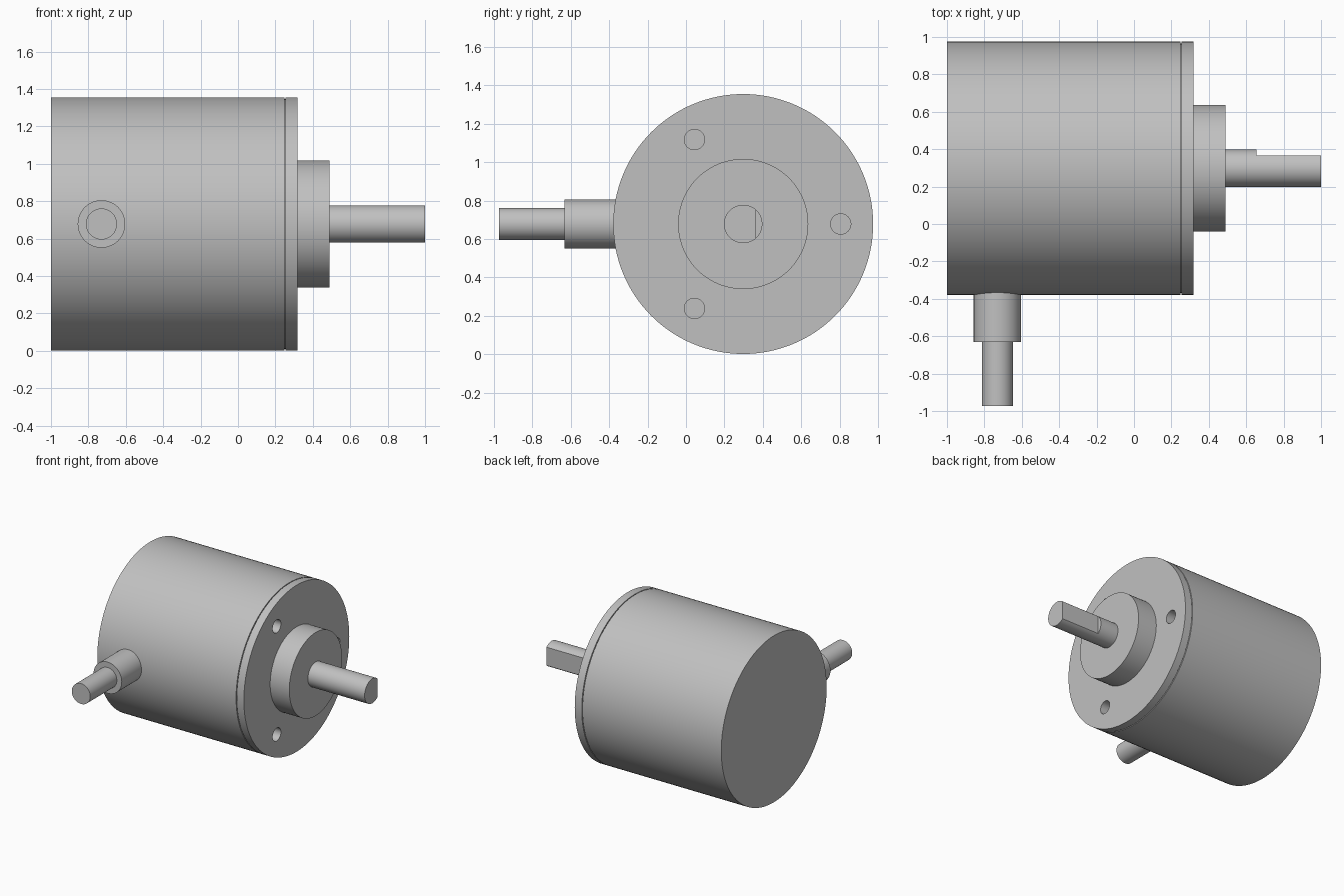
import bpy, bmesh
from math import cos, sin, tau, radians
from mathutils import Matrix, Vector

old = bpy.data.objects.get("Cube")
if old:
    bpy.data.objects.remove(old, do_unlink=True)

AXIS_Y, AXIS_Z = 0.298, 0.678   # main shaft axis, parallel to x
CABLE_X = -0.73

metal = bpy.data.materials.new("light grey metal")
metal.use_nodes = True
grey = (0.53, 0.53, 0.53, 1)
metal.diffuse_color = grey
metal.node_tree.nodes["Principled BSDF"].inputs["Base Color"].default_value = grey

ALONG_X = Matrix.Translation((0, AXIS_Y, AXIS_Z))
ALONG_FRONT = Matrix.Translation((CABLE_X, 0, AXIS_Z)) @ Matrix.Rotation(radians(-90), 4, 'Z')


def turned(name, profile, place, sides=96):
    """Solid of revolution about local x from (x, radius) points."""
    bm = bmesh.new()
    rings = [[bm.verts.new((x, r * cos(tau * i / sides), r * sin(tau * i / sides)))
              for i in range(sides)] for x, r in profile]
    for a, b in zip(rings, rings[1:]):
        for i in range(sides):
            j = (i + 1) % sides
            bm.faces.new((a[i], a[j], b[j], b[i]))
    bm.faces.new(rings[0])
    bm.faces.new(rings[-1])
    bmesh.ops.recalc_face_normals(bm, faces=bm.faces)
    bm.transform(place)
    return finish(name, bm)


def finish(name, bm):
    mesh = bpy.data.meshes.new(name)
    bm.to_mesh(mesh)
    bm.free()
    mesh.materials.append(metal)
    obj = bpy.data.objects.new(name, mesh)
    bpy.context.collection.objects.link(obj)
    return obj


def cut(obj, cutter):
    mod = obj.modifiers.new("cut", 'BOOLEAN')
    mod.operation, mod.solver, mod.object = 'DIFFERENCE', 'EXACT', cutter
    bpy.context.view_layer.objects.active = obj
    bpy.ops.object.modifier_apply(modifier=mod.name)
    bpy.data.objects.remove(cutter, do_unlink=True)


# Housing with a fine seam behind the flange, and the raised boss
R = 0.677
housing = turned("housing", [(-1, R), (0.248, R), (0.248, R - 0.01), (0.255, R - 0.01),
                             (0.255, R), (0.318, R), (0.318, 0.339), (0.49, 0.339)],
                 ALONG_X, 128)

# Three blind mounting holes in the flange face
for k in range(3):
    a = tau * k / 3
    spot = Matrix.Translation((0, 0.508 * cos(a), 0.508 * sin(a)))
    cut(housing, turned("hole_cutter", [(0.08, 0.053), (0.4, 0.053)], ALONG_X @ spot, 32))

# Output shaft with a flat on its back side
shaft = turned("output_shaft", [(0.47, 0.1), (1, 0.1)], ALONG_X, 64)
bm = bmesh.new()
bmesh.ops.create_cube(bm, size=1, matrix=Matrix.Translation((0.905, 0.465, AXIS_Z))
                      @ Matrix.Diagonal(Vector((0.5, 0.2, 0.5, 1))))
cut(shaft, finish("flat_cutter", bm))

# Cable gland and cable stub leaving through the front
gland = turned("cable_gland", [(0.3, 0.127), (0.632, 0.127)], ALONG_FRONT, 64)
cable = turned("cable", [(0.6, 0.083), (0.974, 0.083)], ALONG_FRONT, 64)

# Smooth curved walls, keep rims crisp
bpy.ops.object.select_all(action='DESELECT')
for obj in (housing, shaft, gland, cable):
    obj.select_set(True)
bpy.context.view_layer.objects.active = housing
bpy.ops.object.shade_smooth_by_angle(angle=radians(30))
